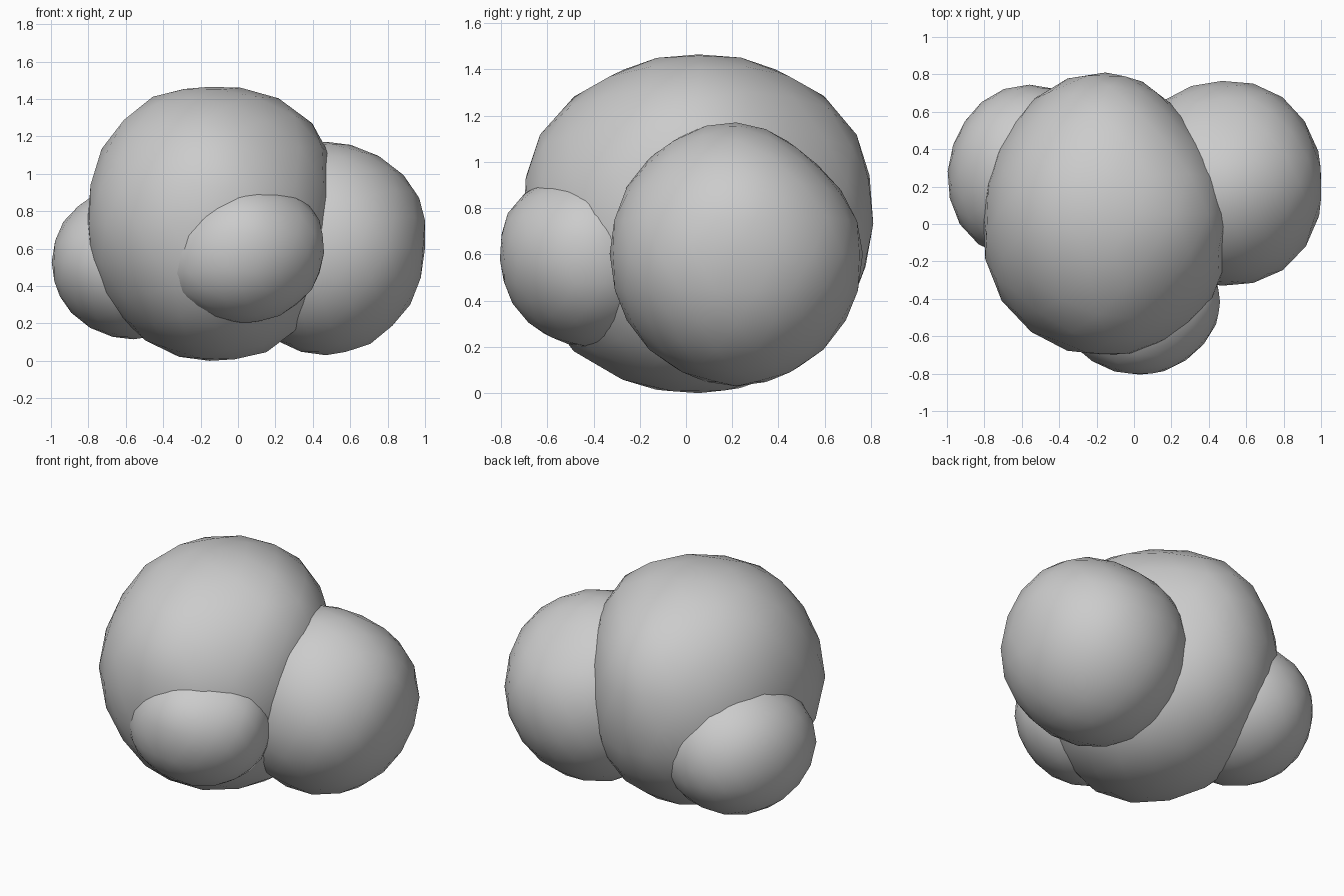
import bpy
from mathutils import Vector

if "Cube" in bpy.data.objects:
    bpy.data.objects.remove(bpy.data.objects["Cube"])


def blob(name, low, high, bumps=()):
    """Coarse smooth-shaded ball filling a box, then softly bulged or flattened."""
    bpy.ops.mesh.primitive_ico_sphere_add(subdivisions=3, radius=1)
    ob = bpy.context.object
    ob.name = name
    verts = ob.data.vertices
    low, high = Vector(low), Vector(high)
    centre, half = (low + high) / 2, (high - low) / 2
    reach = [max(v.co[a] for v in verts) for a in range(3)]
    for v in verts:
        p = Vector(v.co[a] / reach[a] for a in range(3))
        d = p.normalized()
        for direction, amount in bumps:
            p += d * amount * max(0.0, d.dot(Vector(direction).normalized())) ** 8
        # Keep every bulge inside the box
        p = Vector(max(-1.0, min(1.0, c)) for c in p)
        v.co = centre + p * half
    bpy.ops.object.shade_smooth()
    return ob


# Tall central mass, fuller at the shoulders and front, slimmer at the back right
blob("main_lobe", (-0.805, -0.70, 0.0), (0.50, 0.81, 1.465), [
    ((1, -0.2, 0.4), 0.05), ((1, 0, 0.95), 0.09), ((-1, 0, 1.1), 0.05),
    ((1, 0, -1), 0.07), ((1, -0.9, 0), 0.05), ((-1, -0.7, 0), 0.05),
    ((0.8, 0.8, 0), -0.06), ((0, 1, 0.7), 0.05), ((0, -1, 0.6), 0.05),
    ((0, -1, -1), 0.04)])

# Large lobe at the right
blob("right_lobe", (-0.06, -0.33, 0.03), (1.0, 0.765, 1.175), [
    ((1, 0, 0.5), 0.05), ((0.6, 0.8, 0), 0.04),
    ((0.7, -0.75, 0), 0.05), ((0, 0.65, 0.75), -0.07)])

# Medium lobe at the back left
blob("left_lobe", (-1.0, -0.18, 0.115), (-0.12, 0.745, 0.94), [
    ((-0.7, -0.75, 0), 0.05), ((-0.85, 0.45, 0), -0.03)])

# Small lobe at the front
blob("front_lobe", (-0.40, -0.805, 0.20), (0.46, -0.03, 0.955), [
    ((1, 0, 0.8), 0.06), ((-1, -0.3, -0.5), 0.07), ((0, -0.8, 0.6), 0.06),
    ((-0.7, -0.3, 0.8), -0.04), ((0.7, -0.7, -0.5), -0.04)])
